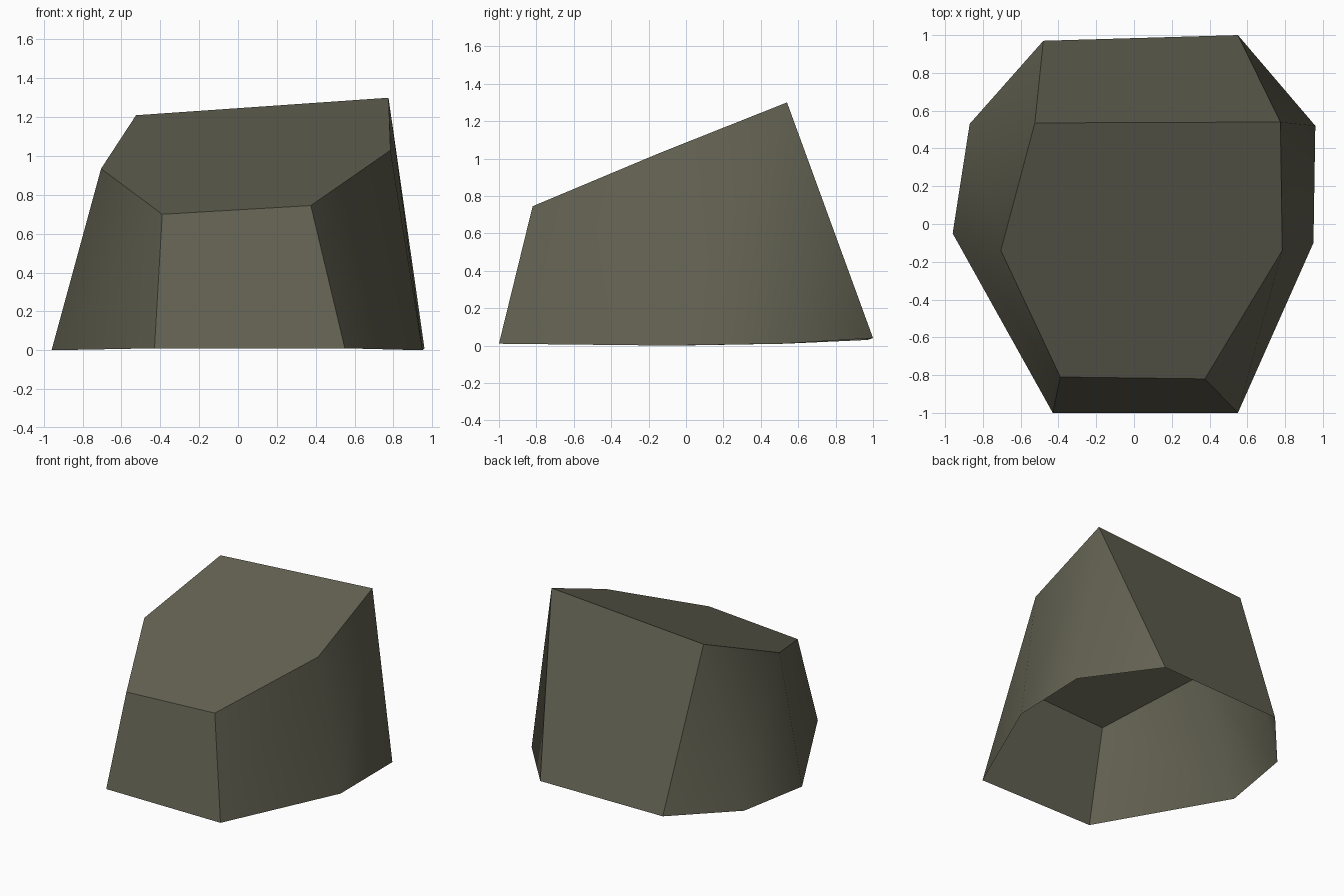
import bpy, bmesh

if "Cube" in bpy.data.objects:
    bpy.data.objects.remove(bpy.data.objects["Cube"])

# One flat colour
mat = bpy.data.materials.new("dark olive stone")
mat.diffuse_color = (0.122, 0.119, 0.083, 1.0)
mat.use_nodes = True
mat.node_tree.nodes["Principled BSDF"].inputs["Base Color"].default_value = mat.diffuse_color

# Open lower rim, counter-clockwise from front left: x, y, z
RIM = [(-0.43, -1.0, 0.01), (0.55, -1.0, 0.01), (0.95, -0.10, 0.0), (0.96, 0.52, 0.01),
       (0.55, 1.0, 0.04), (-0.48, 0.97, 0.03), (-0.87, 0.53, 0.01), (-0.96, -0.05, 0.0)]
# Sloping top outline, same direction
TOP = [(-0.39, -0.81, 0.70), (0.375, -0.82, 0.745), (0.785, -0.14, 1.03),
       (0.775, 0.54, 1.30), (-0.525, 0.535, 1.21), (-0.705, -0.14, 0.935)]
# Top corner above each rim corner (back corners share one)
ABOVE = [0, 1, 2, 3, 3, 4, 4, 5]

bm = bmesh.new()
rim = [bm.verts.new(p) for p in RIM]
top = [bm.verts.new(p) for p in TOP]

# Flat sloping top, the underside stays open
bm.faces.new(top)

# Walls: front and back flat, left and right flanks smooth
n = len(rim)
for i in range(n):
    j = (i + 1) % n
    corners = [rim[i], rim[j], top[ABOVE[j]], top[ABOVE[i]]]
    face = bm.faces.new(list(dict.fromkeys(corners)))
    face.smooth = i not in (0, 4)

# Crisp borders around the flat faces
for e in bm.edges:
    e.smooth = all(f.smooth for f in e.link_faces)

mesh = bpy.data.meshes.new("rock_shell")
bm.to_mesh(mesh)
bm.free()
mesh.materials.append(mat)
rock = bpy.data.objects.new("rock_shell", mesh)
bpy.context.collection.objects.link(rock)
